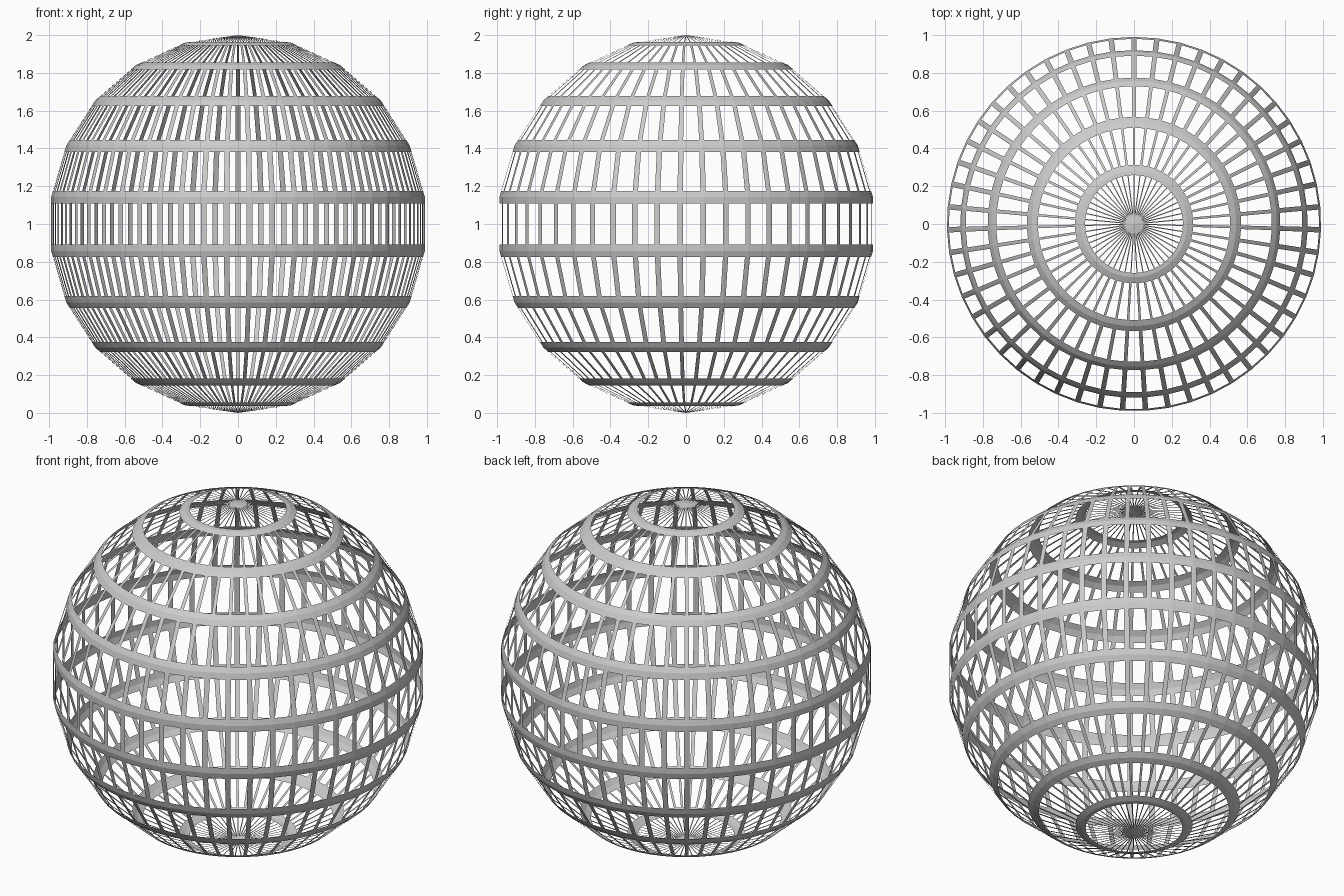
import bpy
import bmesh
import math
from mathutils import Vector

if "Cube" in bpy.data.objects:
    bpy.data.objects.remove(bpy.data.objects["Cube"])

SEGMENTS, RINGS = 51, 11
OPENING = 0.755          # size of each window relative to its panel

# Grid of panels: rows from pole to pole, first meridian on +y
bm = bmesh.new()


def point(ring, seg):
    lat = math.pi * ring / RINGS
    lon = math.tau * seg / SEGMENTS
    r = math.sin(lat)
    return bm.verts.new((r * math.sin(lon), r * math.cos(lon), 1 + math.cos(lat)))


rows = [[point(i, j) for j in range(SEGMENTS)] for i in range(1, RINGS)]
top = bm.verts.new((0, 0, 2))
bottom = bm.verts.new((0, 0, 0))
for j in range(SEGMENTS):
    k = (j + 1) % SEGMENTS
    bm.faces.new((top, rows[0][k], rows[0][j]))
    bm.faces.new((bottom, rows[-1][j], rows[-1][k]))
    for a, b in zip(rows, rows[1:]):
        bm.faces.new((a[j], a[k], b[k], b[j]))

# Cut a window into every panel, leaving the flat bars and bands
for panel in list(bm.faces):
    outer = list(panel.verts)
    centre = sum((v.co for v in outer), Vector()) / len(outer)
    inner = [bm.verts.new(centre.lerp(v.co, OPENING)) for v in outer]
    bm.faces.remove(panel)
    for i in range(len(outer)):
        n = (i + 1) % len(outer)
        bm.faces.new((outer[i], outer[n], inner[n], inner[i]))

# Consistent outward normals
for f in bm.faces:
    f.normal_update()
    if f.normal.dot(f.calc_center_median() - Vector((0, 0, 1))) < 0:
        f.normal_flip()

mesh = bpy.data.meshes.new("sphere_cage")
bm.to_mesh(mesh)
bm.free()
cage = bpy.data.objects.new("sphere_cage", mesh)
bpy.context.collection.objects.link(cage)
